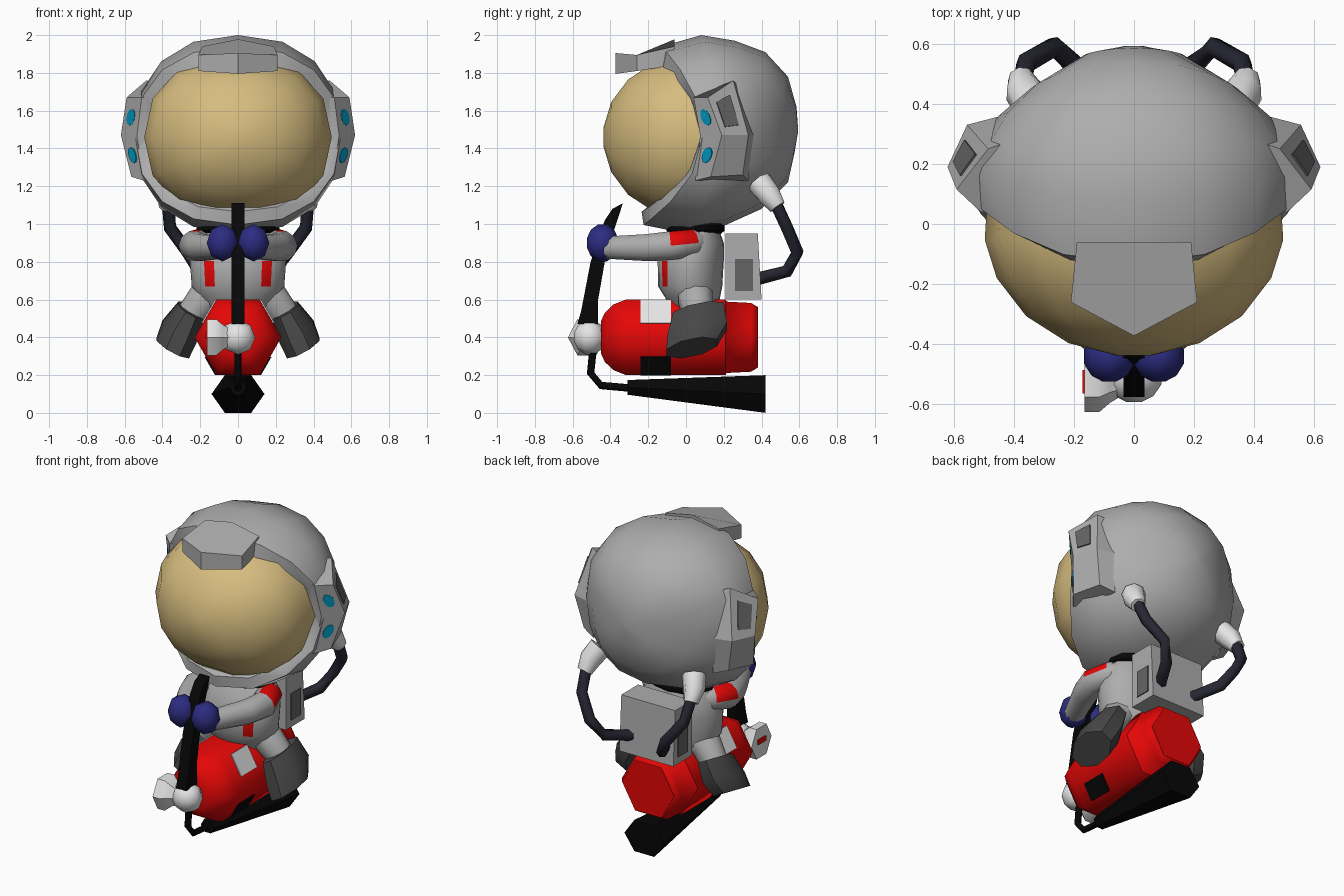
import bpy, bmesh, math
from mathutils import Vector as V

if "Cube" in bpy.data.objects:
    bpy.data.objects.remove(bpy.data.objects["Cube"])


def mat(name, r, g, b):
    m = bpy.data.materials.new(name)
    m.diffuse_color = (r, g, b, 1)
    m.use_nodes = True
    m.node_tree.nodes["Principled BSDF"].inputs["Base Color"].default_value = m.diffuse_color
    return m


GREY = mat("suit grey", .42, .42, .42)
WHITE = mat("white", .78, .78, .78)
GOLD = mat("visor gold", .67, .5, .21)
RED = mat("red", .78, .002, .002)
BOOT = mat("boot grey", .062, .062, .062)
BLACK = mat("black", .002, .002, .002)
NAVY = mat("glove navy", .025, .025, .22)
HOSE = mat("hose dark", .02, .02, .034)
BLUE = mat("light blue", .0, .33, .55)
VENT = mat("vent grey", .13, .13, .13)


def loft(name, rings, *mats, angle=40, rule=None):
    """Skin a list of equal-length rings, cap both ends, harden sharp edges."""
    bm = bmesh.new()
    rows = [[bm.verts.new(p) for p in r] for r in rings]
    n = len(rows[0])
    for a, b in zip(rows, rows[1:]):
        for i in range(n):
            bm.faces.new((a[i], a[(i + 1) % n], b[(i + 1) % n], b[i]))
    bm.faces.new(rows[0])
    bm.faces.new(rows[-1])
    bmesh.ops.recalc_face_normals(bm, faces=bm.faces)
    for f in bm.faces:
        f.smooth = True
        if rule and rule(f.calc_center_median()):
            f.material_index = 1
    for e in bm.edges:
        e.smooth = e.calc_face_angle(0) < math.radians(angle)
    me = bpy.data.meshes.new(name)
    bm.to_mesh(me)
    bm.free()
    for m in mats:
        me.materials.append(m)
    ob = bpy.data.objects.new(name, me)
    bpy.context.collection.objects.link(ob)
    return ob


def ring(c, u, v, n, start=0, p=1):
    c, u, v = V(c), V(u), V(v)
    out = []
    for i in range(n):
        a = start + 2 * math.pi * i / n
        k, s = math.cos(a), math.sin(a)
        out.append(c + u * math.copysign(abs(k) ** p, k) + v * math.copysign(abs(s) ** p, s))
    return out


def tube(name, pts, radii, n, *mats, ref=(0, 0, 1), rule=None):
    pts = [V(p) for p in pts]
    rings = []
    for i, p in enumerate(pts):
        t = (pts[min(i + 1, len(pts) - 1)] - pts[max(i - 1, 0)]).normalized()
        u = t.cross(V(ref)).normalized()
        rings.append(ring(p, u * radii[i], t.cross(u) * radii[i], n))
    return loft(name, rings, *mats, angle=62, rule=rule)


def blob(name, c, r, n, m):
    rings = [ring((c[0], c[1] - r[1] * math.cos(a), c[2]), (r[0] * math.sin(a), 0, 0),
                  (0, 0, r[2] * math.sin(a)), n) for a in (.25, .75, 1.3, 1.85, 2.4, 2.9)]
    return loft(name, rings, m, angle=60)


def decal(name, quad, c, r, n, m, inside):
    """Thin plate lying on a quad; c and r are centre and radii in its 0..1 space."""
    a, b, d, e = [V(q) for q in quad]
    nrm = (b - a).cross(e - a).normalized()
    if nrm.dot(a - V(inside)) < 0:
        nrm = -nrm
    k = math.sqrt(2) if n == 4 else 1
    pts = []
    for i in range(n):
        t = (i + .5) * 2 * math.pi / n
        x, y = c[0] + r[0] * k * math.cos(t), c[1] + r[1] * k * math.sin(t)
        pts.append(a.lerp(b, x).lerp(e.lerp(d, x), y))
    loft(name, [[p - nrm * .003 for p in pts], [p + nrm * .006 for p in pts]], m)


def box_ring(z, x, y0, y1):
    return [(-x, y0, z), (x, y0, z), (x, y1, z), (-x, y1, z)]


# Helmet shell: rows of top y, bottom y, side y, half width, bottom z, top z
rows = []
for yt, yb, ys, rx, zb, zt in ((.2, .2, .2, .1, 1.4, 1.5), (-.15, -.235, .08, .49, 1.065, 1.855),
                               (-.13, -.225, .09, .545, .995, 1.94), (.08, 0, .18, .55, .95, 2),
                               (.26, .2, .27, .515, .99, 1.97), (.42, .4, .36, .45, 1.08, 1.91),
                               (.54, .54, .45, .345, 1.22, 1.78), (.585, .575, .565, .16, 1.38, 1.62),
                               (.592, .592, .592, .03, 1.48, 1.52)):
    r = ring((0, 0, (zb + zt) / 2), (rx, 0, 0), (0, 0, (zt - zb) / 2), 16, 0, .88)
    for p in r:
        s = (p.z - (zb + zt) / 2) / ((zt - zb) / 2)
        p.y = ys + ((yt if s > 0 else yb) - ys) * s * s
    rows.append(r)
loft("helmet_shell", rows, GREY)

# Visor bubble
loft("visor", [ring((0, -.44 * math.cos(a), 1.46), (.5 * math.sin(a), 0, 0),
                    (0, 0, .435 * math.sin(a)), 14, 0, .9)
               for a in (.12, .45, .8, 1.15, 1.45, 1.8)], GOLD)

# Brim above the visor, its top blending into the crown
outline = ((-.19, -.06), (-.21, -.26), (0, -.372), (.21, -.26), (.19, -.06), (0, -.06))
loft("helmet_brim", [[(x, y, z) for (x, y), z in zip(outline, (1.84, 1.81, 1.795, 1.81, 1.84, 1.85))],
                     [(x, y, z) for (x, y), z in zip(outline, (1.94, 1.895, 1.905, 1.895, 1.94, 1.978))]],
     GREY, angle=25)

for s in (1, -1):
    # Ear pods with lights and vent
    pod = [[(s * x, y, z + dz) for x, y, dz in sec] for z, sec in (
        (1.23, ((.45, .06, 0), (.5, .05, 0), (.565, .13, .02), (.51, .3, .03), (.42, .33, 0))),
        (1.47, ((.46, .08, 0), (.535, .075, 0), (.62, .19, 0), (.555, .33, 0), (.44, .36, 0))),
        (1.67, ((.44, .04, 0), (.51, .04, 0), (.59, .115, 0), (.485, .25, .09), (.4, .28, .06))))]
    loft("ear_pod", pod, GREY, angle=20)
    lo, mid, hi = pod
    core = (0, .2, 1.47)
    decal("pod_light_low", (lo[1], lo[2], mid[2], mid[1]), (.5, .54), (.26, .18), 10, BLUE, core)
    decal("pod_light_high", (mid[1], mid[2], hi[2], hi[1]), (.5, .48), (.26, .22), 10, BLUE, core)
    decal("pod_vent", (mid[2], mid[3], hi[3], hi[2]), (.48, .5), (.26, .3), 4, VENT, core)

    # Air hoses with connectors
    tube("hose_connector", [(s * .33, .39, 1.22), (s * .365, .44, 1.155), (s * .375, .485, 1.09)],
         (.07, .065, .045), 8, WHITE)
    tube("air_hose", [(s * .37, .475, 1.11), (s * .36, .535, .98), (s * .265, .59, .85),
                      (s * .205, .535, .75), (s * .12, .38, .71)], (.034,) * 5, 6, HOSE, ref=(s, .3, .1))

    # Arms with red shoulder patch, and gloves
    tube("arm", [(s * .14, .08, .9), (s * .2, .03, .9), (s * .235, -.08, .885),
                 (s * .2, -.2, .875), (s * .1, -.41, .875)], (.06, .075, .08, .075, .062), 10,
         GREY, RED, rule=lambda c: -.07 < c.y < .03 and c.z > .89 and abs(c.x) > .2)
    blob("glove", (s * .082, -.442, .9), (.087, .085, .102), 8, NAVY)

    # Legs and boots
    tube("leg", [(s * .08, .05, .66), (s * .18, .05, .6), (s * .26, .07, .5)],
         (.1, .095, .08), 10, GREY, ref=(0, 1, 0))
    loft("boot", [ring(c, (s * u * .88, 0, u * .47), (0, v, v * .2), 8, math.pi / 8) for c, u, v in (
        ((s * .25, .065, .545), .08, .145), ((s * .31, .06, .43), .11, .17),
        ((s * .345, .03, .345), .105, .145))], BOOT)

    # Cylinder labels and backpack vents
    for up, m, c, r in ((1, WHITE, .68, .31), (-1, BLACK, .75, .24)):
        quad = [(s * .23, -.24, .4), (s * .23, -.08, .4),
                (s * .115, -.08, .4 + up * .2), (s * .115, -.24, .4 + up * .2)]
        decal("label", quad, (.5, c), (.5, r), 4, m, (0, -.1, .4))
    decal("pack_vent", [(s * .19, .21, .6), (s * .19, .39, .6), (s * .19, .39, .95), (s * .19, .21, .95)],
          (.54, .37), (.27, .24), 4, VENT, (0, .3, .8))

# Torso with two red chest stripes
loft("torso", [ring((0, y, z), (rx, 0, 0), (0, ry, 0), 24) for z, y, rx, ry in (
    (.56, .04, .17, .13), (.61, .035, .215, .145), (.67, .022, .245, .17), (.805, .025, .255, .175),
    (.9, .045, .24, .155), (.97, .055, .2, .12))], GREY, RED,
    rule=lambda c: .68 < c.z < .8 and c.y < 0 and .11 < abs(c.x) < .17)
loft("neck_ring", [ring((0, .05, z), (r, 0, 0), (0, r * .7, 0), 12)
                   for z, r in ((.94, .18), (.965, .22), (1.03, .22))], BLACK)

# Backpack
loft("backpack", [box_ring(.6, .19, .21, .4), box_ring(.95, .19, .21, .38)], GREY, angle=20)

# Extinguisher cylinder
loft("cylinder", [ring((0, y, .4), (r, 0, 0), (0, 0, r), 6) for y, r in (
    (-.45, .1), (-.43, .15), (-.385, .2), (-.32, .23), (.21, .23), (.215, .218), (.345, .21),
    (.38, .185))], RED, angle=62)
loft("cylinder_base", [ring((0, y, .4), (.184, 0, 0), (0, 0, .184), 6) for y in (.375, .382)], RED)

# Valve and gauge
blob("valve", (0, -.51, .4), (.095, .085, .095), 8, WHITE)
loft("gauge", [ring((x, -.525, .4), (0, r, 0), (0, 0, r * 1.1), 6) for x, r in (
    (-.03, .04), (-.08, .07), (-.115, .1), (-.165, .1))], WHITE)
decal("gauge_mark", [(-.165, -.6, .35), (-.165, -.45, .35), (-.165, -.45, .45), (-.165, -.6, .45)],
      (.5, .6), (.26, .16), 4, RED, (0, -.52, .4))

# Upright handle in front
side = ((-.575, .47), (-.555, .54), (-.505, .8), (-.43, 1.02), (-.39, 1.08), (-.335, 1.11),
        (-.35, 1.06), (-.38, .97), (-.43, .8), (-.465, .6), (-.465, .47))
loft("handle", [[(x, y, z) for y, z in side] for x in (-.035, .035)], BLACK)

# Discharge hose and horn underneath
tube("discharge_hose", [(0, -.49, .36), (0, -.505, .21), (0, -.45, .145), (0, -.28, .13)],
     (.02,) * 4, 6, BLACK, ref=(1, 0, 0))
loft("horn", [ring((0, y, z), (r, 0, 0), (0, 0, h), 6) for y, z, r, h in (
    (-.31, .135, .045, .045), (.42, .1, .14, .115))], BLACK)
